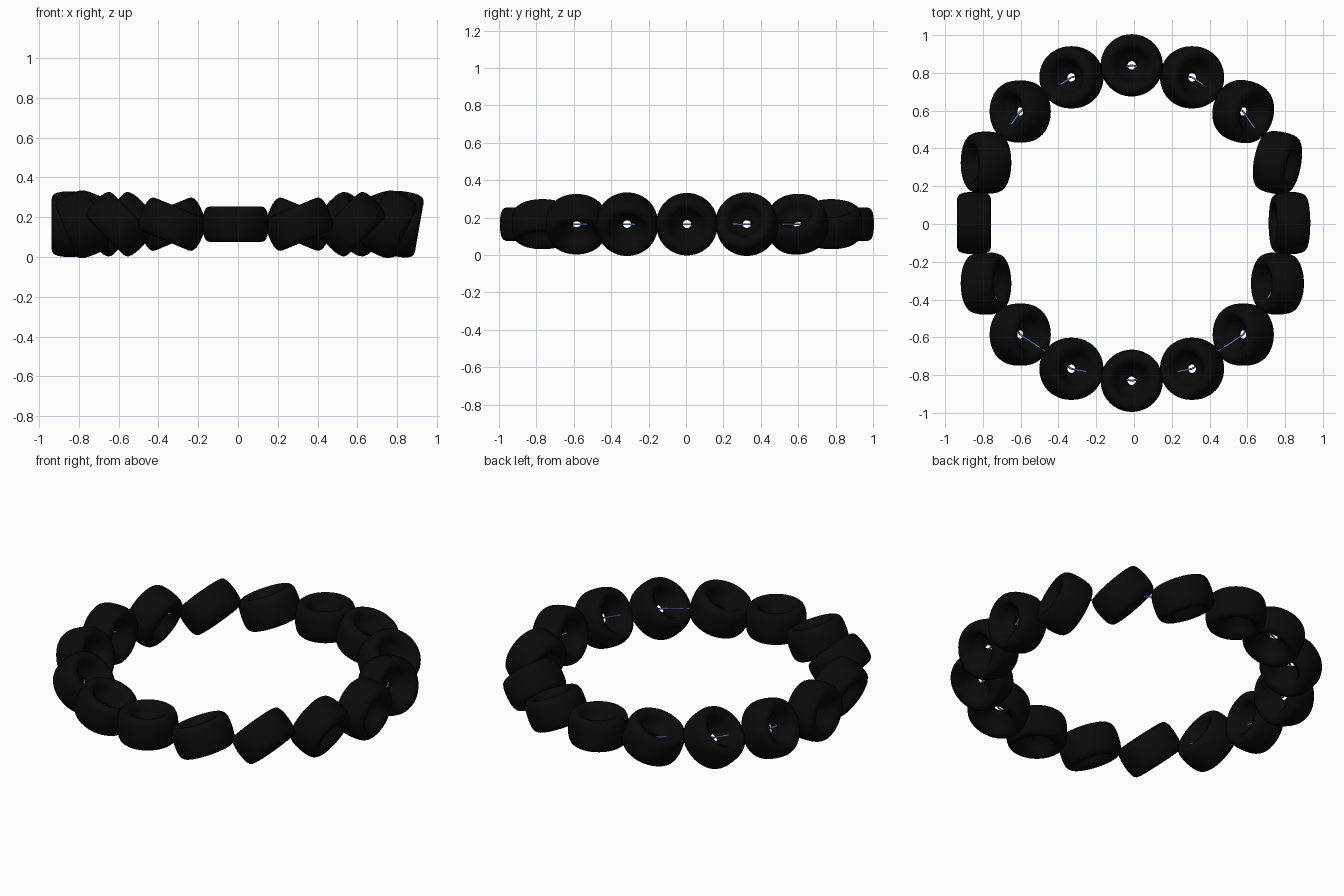
import bpy, bmesh, math
from mathutils import Matrix, Vector

if "Cube" in bpy.data.objects:
    bpy.data.objects.remove(bpy.data.objects["Cube"], do_unlink=True)


def material(name, color):
    m = bpy.data.materials.new(name)
    m.use_nodes = True
    m.diffuse_color = color
    m.node_tree.nodes["Principled BSDF"].inputs["Base Color"].default_value = color
    return m


black = material("bead black", (0.003, 0.003, 0.003, 1))
blue = material("cord blue", (0.17, 0.24, 0.62, 1))

COUNT = 16
RING = 0.835
CENTRE = Vector((-0.012, 0.005, 0.165))

# Bead: a rounded barrel with a funnel-shaped hole, (radius, height) per half
half = [(0.165, 0), (0.1635, 0.035), (0.159, 0.06), (0.151, 0.078), (0.14, 0.087),
        (0.125, 0.09), (0.107, 0.086), (0.093, 0.072), (0.082, 0.05),
        (0.069, 0.03), (0.043, 0.012), (0.022, 0)]
loop = half + [(r, -h) for r, h in reversed(half[1:-1])]

bm = bmesh.new()
verts = [bm.verts.new((r, 0, h)) for r, h in loop]
edges = [bm.edges.new((verts[i], verts[i - 1])) for i in range(len(verts))]
bmesh.ops.spin(bm, geom=verts + edges, cent=(0, 0, 0), axis=(0, 0, 1),
               angle=math.tau, steps=48, use_merge=True)
bmesh.ops.remove_doubles(bm, verts=bm.verts, dist=0.0001)
bmesh.ops.recalc_face_normals(bm, faces=bm.faces)
for f in bm.faces:
    f.smooth = True
bead_mesh = bpy.data.meshes.new("bead")
bm.to_mesh(bead_mesh)
bm.free()
bead_mesh.materials.append(black)

# Beads roll one full turn along the ring; a few sit slightly crooked
extra_roll = {0: -10, 1: -5, 15: -4}
yaw = {1: -11, 2: -16}
centres = []
for i in range(COUNT):
    angle = i * math.tau / COUNT
    pos = CENTRE + RING * Vector((math.cos(angle), math.sin(angle), 0))
    centres.append(pos)
    roll = angle + math.pi / 2 + math.radians(extra_roll.get(i, 0))
    bead = bpy.data.objects.new(f"bead_{i + 1}", bead_mesh)
    bead.matrix_world = (Matrix.Translation(pos)
                         @ Matrix.Rotation(math.radians(yaw.get(i, 0)), 4, "Z")
                         @ Matrix.Rotation(-roll, 4, "Y"))
    bpy.context.collection.objects.link(bead)

# Cord threaded through the bead centres
cord = bpy.data.curves.new("cord", "CURVE")
cord.dimensions = "3D"
cord.bevel_depth = 0.005
cord.bevel_resolution = 2
spline = cord.splines.new("POLY")
spline.points.add(COUNT - 1)
for point, pos in zip(spline.points, centres):
    point.co = (*pos, 1)
spline.use_cyclic_u = True
cord.materials.append(blue)
bpy.context.collection.objects.link(bpy.data.objects.new("cord", cord))
